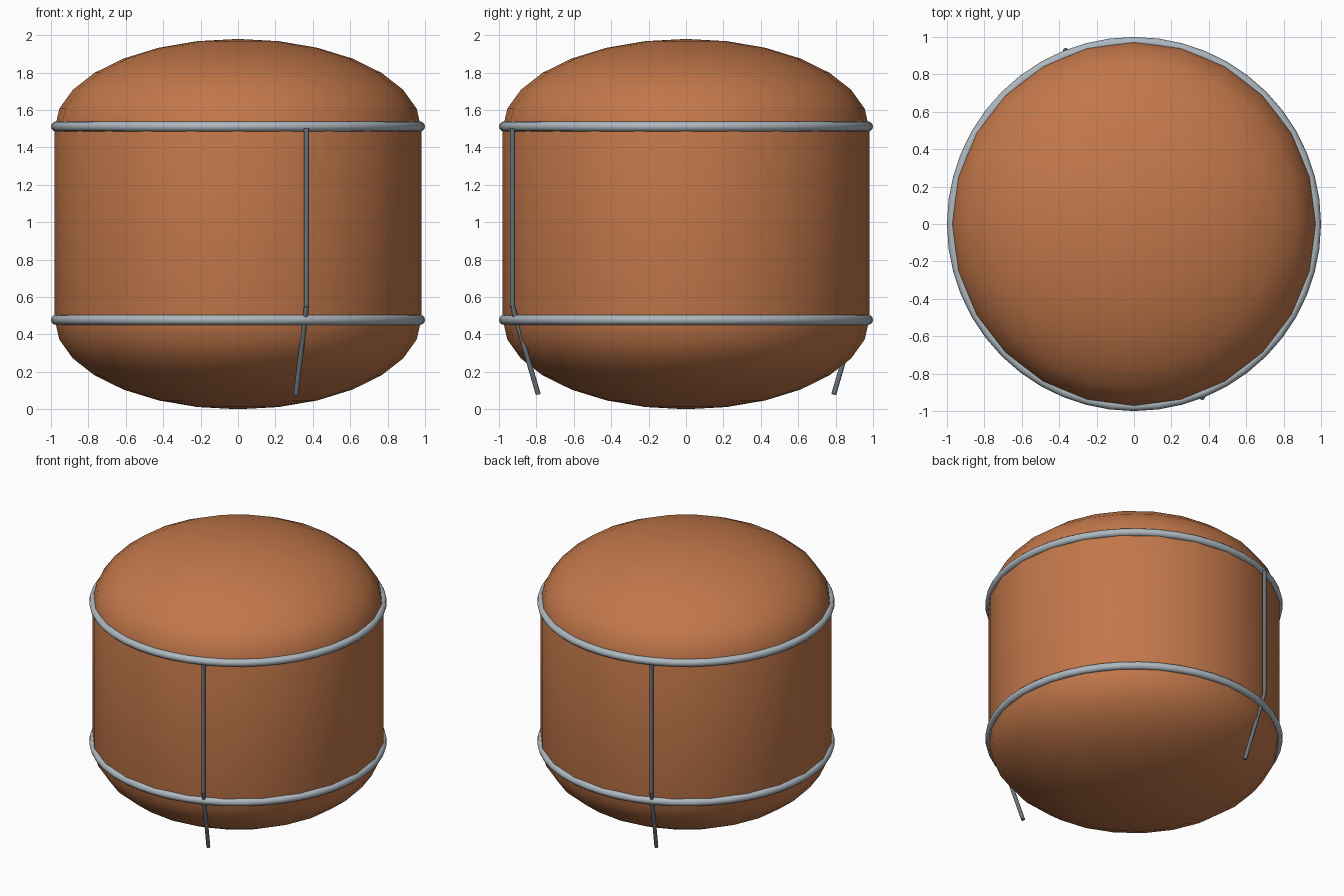
import bpy, bmesh
from math import sin, cos, pi
from mathutils import Vector, Matrix

cube = bpy.data.objects.get("Cube")
if cube:
    bpy.data.objects.remove(cube, do_unlink=True)


def material(name, rgb):
    m = bpy.data.materials.new(name)
    m.use_nodes = True
    m.diffuse_color = (*rgb, 1)
    m.node_tree.nodes["Principled BSDF"].inputs["Base Color"].default_value = (*rgb, 1)
    return m


copper = material("copper orange", (0.54, 0.185, 0.068))
steel = material("light steel", (0.42, 0.48, 0.52))
dark_steel = material("dark steel", (0.14, 0.17, 0.195))


def finish(obj, name, mat, angle=40):
    obj.name = obj.data.name = name
    obj.data.materials.append(mat)
    bpy.ops.object.select_all(action='DESELECT')
    obj.select_set(True)
    bpy.context.view_layer.objects.active = obj
    bpy.ops.object.shade_smooth_by_angle(angle=angle * pi / 180)


# Tank body: elliptical domes joined by a straight wall, spun about z
RADIUS, DOME, LOW, HIGH, STEPS = 0.98, 0.48, 0.48, 1.5, 7
arc = [(RADIUS * cos(i * pi / 2 / STEPS), DOME * sin(i * pi / 2 / STEPS))
       for i in range(STEPS + 1)]
profile = [(r, LOW - h) for r, h in reversed(arc)] + [(r, HIGH + h) for r, h in arc]

bm = bmesh.new()
verts = [bm.verts.new((r, 0, z)) for r, z in profile]
edges = [bm.edges.new(pair) for pair in zip(verts, verts[1:])]
bmesh.ops.spin(bm, geom=verts + edges, cent=(0, 0, 0), axis=(0, 0, 1),
               angle=2 * pi, steps=24, use_merge=True)
bmesh.ops.remove_doubles(bm, verts=bm.verts, dist=0.0005)
bmesh.ops.recalc_face_normals(bm, faces=bm.faces)
mesh = bpy.data.meshes.new("tank_body")
bm.to_mesh(mesh)
bm.free()
body = bpy.data.objects.new("tank_body", mesh)
bpy.context.collection.objects.link(body)
finish(body, "tank_body", copper)

# Hoops around both dome seams
for name, z in (("lower_hoop", 0.478), ("upper_hoop", 1.512)):
    bpy.ops.mesh.primitive_torus_add(location=(0, 0, z), major_radius=0.973,
                                     minor_radius=0.027, major_segments=48,
                                     minor_segments=12)
    finish(bpy.context.object, name, steel, 60)


def rod(name, a, b, radius=0.0135):
    a, b = Vector(a), Vector(b)
    bpy.ops.mesh.primitive_cylinder_add(vertices=12, radius=radius,
                                        depth=(b - a).length, location=(a + b) / 2)
    obj = bpy.context.object
    obj.rotation_euler = (b - a).to_track_quat('Z', 'Y').to_euler()
    finish(obj, name, dark_steel)


# Two opposite pipes: an upright run and a lower run bent inward
for side, turn in (("front", 0), ("back", pi)):
    spin = Matrix.Rotation(turn, 3, 'Z')
    top, bend, foot = (spin @ Vector(p) for p in
                       ((0.366, -0.928, 1.5), (0.366, -0.928, 0.55), (0.31, -0.79, 0.08)))
    rod(side + "_upright_pipe", bend, top)
    rod(side + "_lower_pipe", foot, bend)
